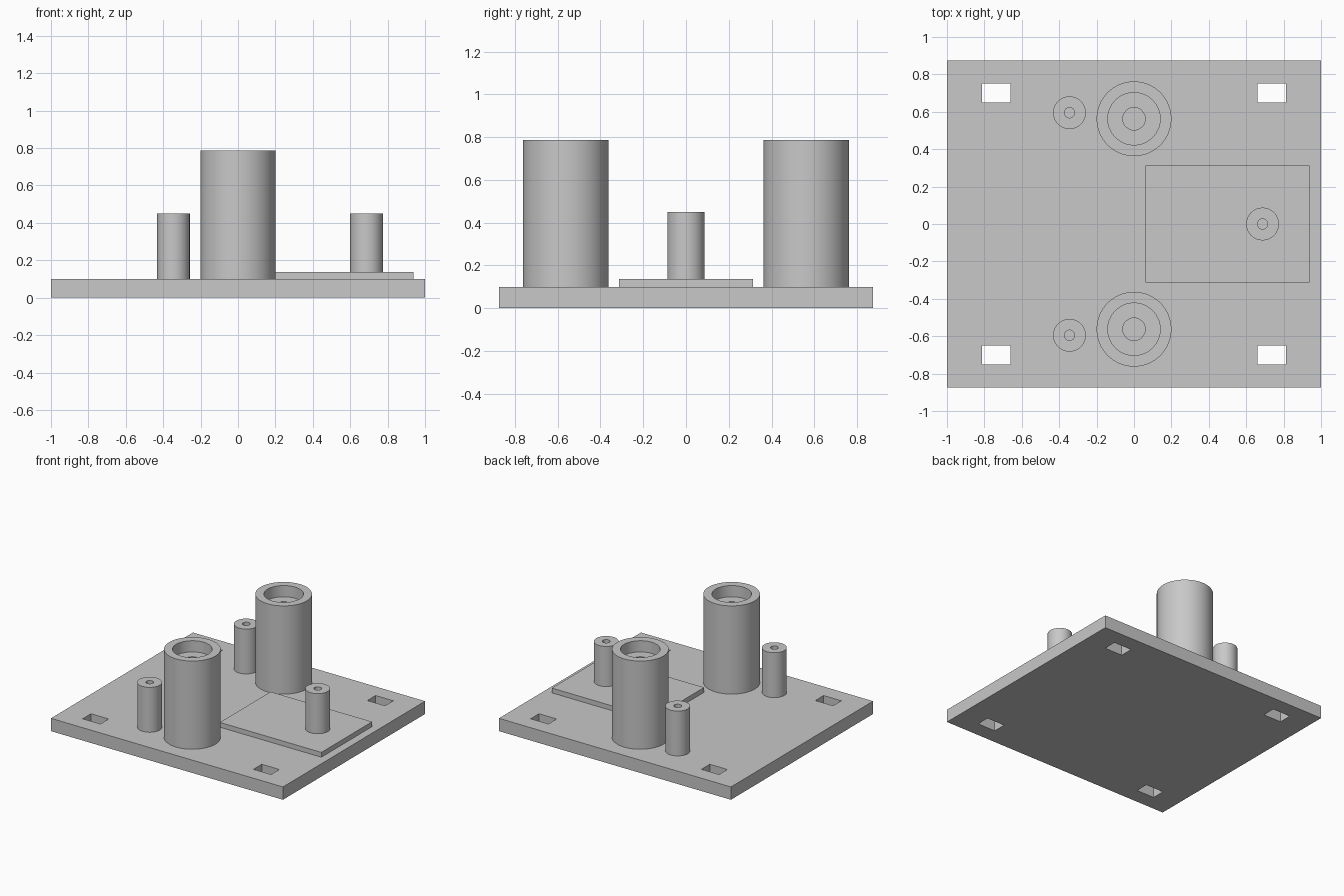
import bpy, bmesh, math
from mathutils import Vector

cube = bpy.data.objects.get("Cube")
if cube:
    bpy.data.objects.remove(cube, do_unlink=True)

grey = bpy.data.materials.new("light_grey")
grey.use_nodes = True
grey.diffuse_color = (0.58, 0.58, 0.58, 1)
grey.node_tree.nodes["Principled BSDF"].inputs["Base Color"].default_value = grey.diffuse_color

PLATE_TOP = 0.10
PAD_TOP = 0.1375


def add_object(name, bm, location=(0, 0, 0), smooth=False):
    bmesh.ops.recalc_face_normals(bm, faces=bm.faces)
    mesh = bpy.data.meshes.new(name)
    bm.to_mesh(mesh)
    bm.free()
    mesh.materials.append(grey)
    obj = bpy.data.objects.new(name, mesh)
    obj.location = location
    bpy.context.collection.objects.link(obj)
    if smooth:
        bpy.ops.object.select_all(action='DESELECT')
        obj.select_set(True)
        bpy.context.view_layer.objects.active = obj
        bpy.ops.object.shade_smooth_by_angle(angle=math.radians(30))
    return obj


def slab(name, xs, ys, bottom, top, is_hole=lambda i, j: False):
    """Extruded grid of rectangles, leaving out the cells that are holes."""
    bm = bmesh.new()
    grid = [[bm.verts.new((x, y, bottom)) for y in ys] for x in xs]
    for i in range(len(xs) - 1):
        for j in range(len(ys) - 1):
            if not is_hole(i, j):
                bm.faces.new((grid[i][j], grid[i + 1][j],
                              grid[i + 1][j + 1], grid[i][j + 1]))
    bm.verts.ensure_lookup_table()
    bmesh.ops.delete(bm, geom=[v for v in bm.verts if not v.link_faces], context='VERTS')
    result = bmesh.ops.extrude_face_region(bm, geom=bm.faces[:], use_keep_orig=True)
    moved = [g for g in result["geom"] if isinstance(g, bmesh.types.BMVert)]
    bmesh.ops.translate(bm, verts=moved, vec=(0, 0, top - bottom))
    return add_object(name, bm)


def lathe(name, profile, x, y, steps=64):
    """Revolve a (radius, height) profile around the vertical axis."""
    bm = bmesh.new()
    verts = [bm.verts.new((r, 0, z)) for r, z in profile]
    edges = [bm.edges.new(pair) for pair in zip(verts, verts[1:])]
    bmesh.ops.spin(bm, geom=verts + edges, cent=Vector(), axis=(0, 0, 1),
                   angle=math.tau, steps=steps, use_duplicate=False)
    bmesh.ops.remove_doubles(bm, verts=bm.verts, dist=0.0001)
    return add_object(name, bm, (x, y, 0), smooth=True)


# Base plate with a rectangular slot near each corner
slab("base_plate",
     [-1, -0.8125, -0.66, 0.66, 0.8125, 1],
     [-0.875, -0.7525, -0.65, 0.65, 0.7525, 0.875],
     0, PLATE_TOP, lambda i, j: i in (1, 3) and j in (1, 3))

# Raised pad
slab("raised_pad", [0.0625, 0.9375], [-0.3125, 0.3125], PLATE_TOP, PAD_TOP)

# Large posts with a stepped bore
bearing_post = [(0, PLATE_TOP + 0.001), (0.06, PLATE_TOP + 0.001), (0.06, 0.70),
                (0.14, 0.70), (0.14, 0.7875), (0.20, 0.7875), (0.20, PLATE_TOP)]


def small_post(floor):
    return [(0, floor + 0.001), (0.0275, floor + 0.001), (0.0275, 0.45),
            (0.0875, 0.45), (0.0875, floor)]


# Mirrored pairs of posts
for side, sign in (("front", -1), ("back", 1)):
    lathe(side + "_bearing_post", bearing_post, 0, sign * 0.5625)
    lathe(side + "_screw_post", small_post(PLATE_TOP), -0.345, sign * 0.595, 48)

# Single post on the pad
lathe("pad_screw_post", small_post(PAD_TOP), 0.6875, 0, 48)
